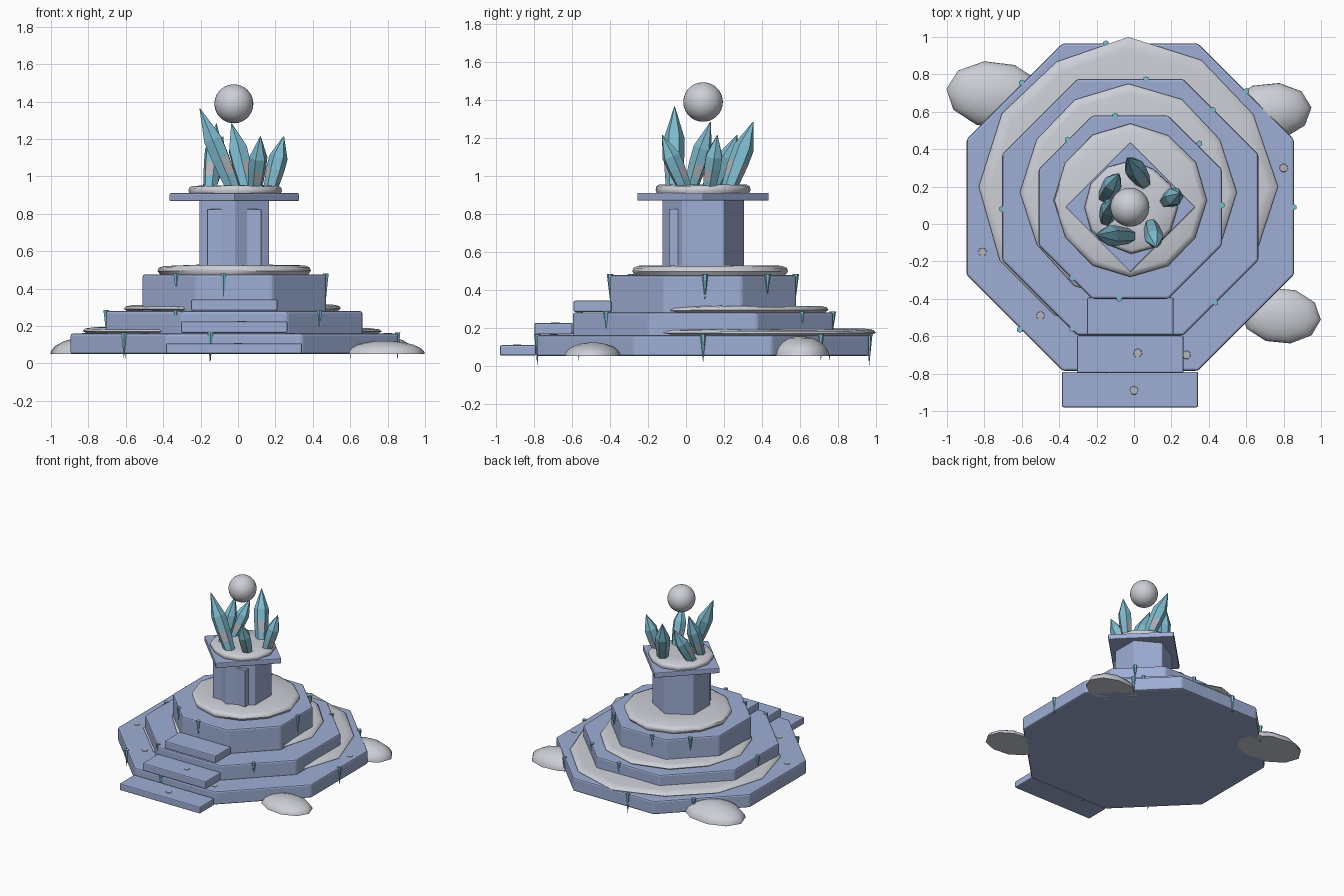
import bpy, bmesh, math, random
from mathutils import Vector, Matrix

if "Cube" in bpy.data.objects:
    bpy.data.objects.remove(bpy.data.objects["Cube"])

random.seed(4)
CX, CY = -0.02, 0.09


def mat(name, rgb):
    m = bpy.data.materials.new(name)
    m.diffuse_color = (*rgb, 1)
    m.use_nodes = True
    m.node_tree.nodes["Principled BSDF"].inputs["Base Color"].default_value = m.diffuse_color
    return m


STONE = mat("blue_stone", (0.34, 0.42, 0.66))
SNOW = mat("snow", (0.60, 0.62, 0.67))
ICE = mat("ice", (0.21, 0.50, 0.62))
FROST = mat("frost_patch", (0.44, 0.46, 0.50))


def finish(bm, name, mats, bevel=0, smooth=None):
    bmesh.ops.recalc_face_normals(bm, faces=bm.faces)
    me = bpy.data.meshes.new(name)
    bm.to_mesh(me)
    bm.free()
    ob = bpy.data.objects.new(name, me)
    bpy.context.collection.objects.link(ob)
    for m in mats:
        me.materials.append(m)
    if bevel:
        b = ob.modifiers.new("bevel", 'BEVEL')
        b.width, b.segments, b.limit_method = bevel, 2, 'ANGLE'
    if smooth:
        bpy.ops.object.select_all(action='DESELECT')
        ob.select_set(True)
        bpy.context.view_layer.objects.active = ob
        bpy.ops.object.shade_smooth_by_angle(angle=math.radians(smooth))
    return ob


def loft(bm, rings):
    """Skin a list of vertex-coordinate rings and cap both ends."""
    vr = [[bm.verts.new(p) for p in r] for r in rings]
    n = len(vr[0])
    sides = []
    for j in range(len(vr) - 1):
        for i in range(n):
            k = (i + 1) % n
            sides.append((j, i, bm.faces.new((vr[j][i], vr[j][k], vr[j + 1][k], vr[j + 1][i]))))
    bm.faces.new(vr[0][::-1])
    bm.faces.new(vr[-1])
    return sides


def prism(name, n, r, z0, z1, turn, bevel):
    bm = bmesh.new()
    loft(bm, [[(CX + r * math.cos(turn + i * math.tau / n),
                CY + r * math.sin(turn + i * math.tau / n), z) for i in range(n)]
              for z in (z0, z1)])
    return finish(bm, name, [STONE], bevel)


def box(name, x0, x1, y0, y1, z0, z1, bevel=0.008):
    bm = bmesh.new()
    loft(bm, [[(x0, y0, z), (x1, y0, z), (x1, y1, z), (x0, y1, z)] for z in (z0, z1)])
    return finish(bm, name, [STONE], bevel)


def snow_sheet(name, cx, cy, r, z0, z1, jitter, n=12):
    rad = [r * random.uniform(1 - jitter, 1) for _ in range(n)]
    for i in range(0, n, n // 4):
        rad[i] = r
    lift = [random.uniform(-0.005, 0.004) for _ in range(n)]
    h = z1 - z0
    rings = []
    for s, t in ((0.96, 0), (1.0, 0.45), (0.985, 0.8), (0.92, 1.0), (0.5, 1.05)):
        rings.append([(cx + rad[i] * s * math.cos(i * math.tau / n),
                       cy + rad[i] * s * math.sin(i * math.tau / n),
                       z0 + h * t + lift[i] * t * (s > 0.6)) for i in range(n)])
    bm = bmesh.new()
    loft(bm, rings)
    return finish(bm, name, [SNOW], 0, 50)


# Octagonal tiers
APO = {1: 0.875, 2: 0.685, 3: 0.49}
TOP = {1: 0.16, 2: 0.28, 3: 0.476}
for i, z0 in ((1, 0.05), (2, 0.15), (3, 0.27)):
    prism(f"tier_{i}", 8, APO[i] / math.cos(math.pi / 8), z0, TOP[i], math.pi / 8, 0.012)

# Front steps
box("step_low", -0.385, 0.342, -0.98, -0.79, 0.052, 0.107)
box("step_middle", -0.305, 0.265, -0.797, -0.597, 0.163, 0.225)
box("step_high", -0.25, 0.212, -0.592, -0.393, 0.282, 0.342)

# Pedestal, its front panel, and the diamond slab on top
prism("pedestal", 6, 0.216, 0.46, 0.88, math.pi / 6, 0.006)
box("pedestal_panel", CX - 0.145, CX + 0.145, CY - 0.177, CY - 0.1, 0.48, 0.825, 0.004)
prism("cap_slab", 4, 0.348, 0.868, 0.91, 0, 0.006)

# Snow lying on the tiers and slab
snow_sheet("snow_tier_1", -0.03, 0.2, 0.8, 0.155, 0.192, 0.04)
snow_sheet("snow_tier_2", -0.03, 0.17, 0.58, 0.275, 0.312, 0.03)
snow_sheet("snow_tier_3", -0.02, 0.127, 0.41, 0.472, 0.525, 0.03)
snow_sheet("snow_cap", -0.015, 0.09, 0.25, 0.9, 0.95, 0.06)

# Snow drifts around the foot: flat-bottomed domes
for name, x, y, rx, ry, h, a in (("drift_back_left", -0.74, 0.69, 0.265, 0.18, 0.10, -0.12),
                                 ("drift_back_right", 0.72, 0.6, 0.23, 0.155, 0.105, 0.1),
                                 ("drift_front_right", 0.785, -0.49, 0.215, 0.15, 0.072, -0.1)):
    bm = bmesh.new()
    rings = []
    for t in (0, 0.2, 0.45, 0.7, 0.9, 0.99):
        s = math.sqrt(1 - t * t)
        ring = []
        for i in range(10):
            u = i * math.tau / 10
            p = Matrix.Rotation(a, 2) @ Vector((rx * s * math.cos(u), ry * s * math.sin(u)))
            ring.append((x + p.x, y + p.y, 0.05 + h * t))
        rings.append(ring)
    loft(bm, rings)
    finish(bm, name, [SNOW], 0, 60)

# Icicles hanging on the tier edges: (tier, x, y, length)
for k, (t, x, y, ln) in enumerate((
        (1, -0.6, 0.755, 0.14), (1, -0.15, 0.965, 0.165), (1, 0.853, 0.09, 0.15),
        (1, -0.61, -0.565, 0.14), (1, -0.147, -0.783, 0.165), (1, 0.6, 0.71, 0.14),
        (2, 0.065, 0.773, 0.11), (2, -0.705, 0.08, 0.12), (2, 0.435, -0.42, 0.12),
        (2, -0.33, -0.56, 0.10), (3, -0.1, 0.578, 0.13), (3, -0.355, 0.45, 0.12),
        (3, 0.47, 0.1, 0.14), (3, -0.33, -0.29, 0.12), (3, -0.078, -0.4, 0.14),
        (3, 0.35, 0.43, 0.11), (2, 0.42, 0.61, 0.11))):
    bm = bmesh.new()
    z1 = TOP[t] + 0.005
    bmesh.ops.create_cone(bm, cap_ends=True, segments=6, radius1=0, radius2=0.017, depth=ln,
                          matrix=Matrix.Translation((x, y, z1 - ln / 2)))
    bmesh.ops.remove_doubles(bm, verts=bm.verts, dist=1e-5)
    finish(bm, f"icicle_{k}", [ICE])

# Crystal cluster: base point, tip point, radius
for k, (b, tip, r) in enumerate((
        ((-0.02, -0.065, 0.92), (-0.205, -0.06, 1.365), 0.055),
        ((0.17, 0.12, 0.92), (0.245, 0.165, 1.215), 0.05),
        ((0.09, 0.0, 0.92), (0.12, -0.126, 1.215), 0.05),
        ((0.055, 0.22, 0.92), (-0.035, 0.355, 1.285), 0.055),
        ((-0.16, 0.14, 0.92), (-0.08, 0.27, 1.215), 0.05),
        ((-0.15, 0.02, 0.92), (-0.115, 0.13, 1.285), 0.05))):
    b, tip = Vector(b), Vector(tip)
    q = (tip - b).to_track_quat('Z', 'Y')
    bm = bmesh.new()
    rings = []
    for t, s in ((0, 0.72), (0.2, 0.86), (0.4, 0.98), (0.62, 1.0), (0.995, 0.04)):
        rings.append([b + (tip - b) * t + q @ Vector((r * s * math.cos(i * math.tau / 6),
                      r * s * math.sin(i * math.tau / 6), 0)) for i in range(6)])
    # frost on alternate faces of one low band
    for j, i, f in loft(bm, rings):
        f.material_index = 1 if j == 1 and (i + k) % 2 == 0 else 0
    finish(bm, f"crystal_{k}", [ICE, FROST])

# Floating orb
bm = bmesh.new()
bmesh.ops.create_uvsphere(bm, u_segments=32, v_segments=20, radius=0.104,
                          matrix=Matrix.Translation((-0.022, CY, 1.388)))
finish(bm, "floating_orb", [SNOW], 0, 60)

# Thin frost patches on the stone tops
for k, (x, y, z) in enumerate(((-0.5, -0.49, 0.16), (-0.065, -0.36, 0.342), (0.28, -0.7, 0.16),
                               (-0.81, -0.15, 0.16), (0.0, -0.89, 0.107), (0.8, 0.3, 0.16),
                               (0.02, -0.69, 0.225))):
    bm = bmesh.new()
    bmesh.ops.create_cone(bm, cap_ends=True, segments=7, radius1=0.024, radius2=0.022, depth=0.004,
                          matrix=Matrix.Translation((x, y, z + 0.001)))
    finish(bm, f"frost_patch_{k}", [FROST])
